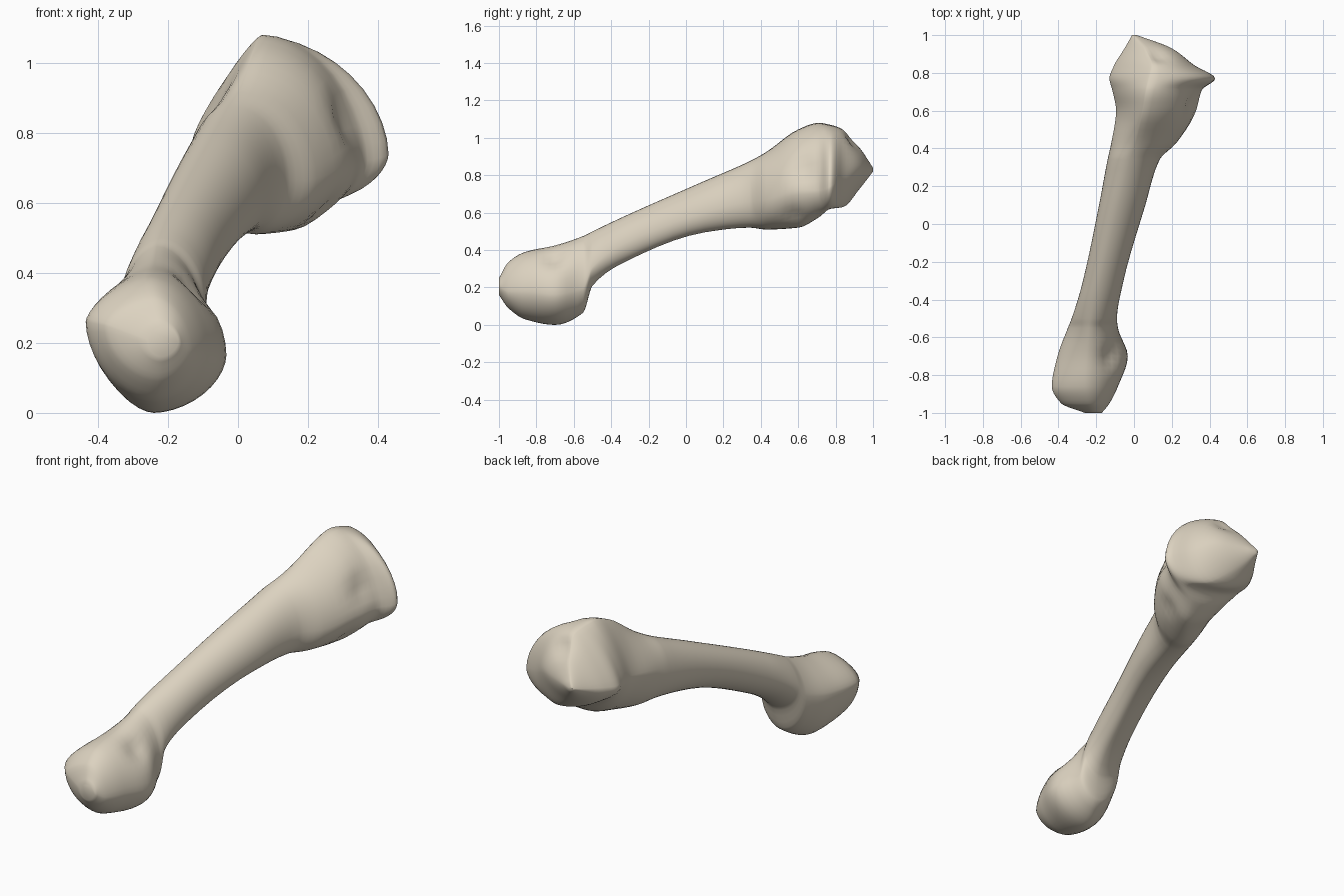
import bpy, bmesh, math
from mathutils import Vector

if "Cube" in bpy.data.objects:
    bpy.data.objects.remove(bpy.data.objects["Cube"])

SIDES, STEPS = 40, 5

# Stations along the bone: y, left x, right x, bottom z, top z,
# x of top, x of bottom, z of left, z of right
STATIONS = [
    (-1.00, -.26, -.17, .16, .25, -.22, -.22, .205, .205),
    (-.95, -.385, -.13, .09, .335, -.24, -.23, .25, .18),
    (-.86, -.435, -.085, .03, .39, -.25, -.24, .26, .18),
    (-.70, -.405, -.033, .00, .425, -.24, -.24, .26, .165),
    (-.55, -.35, -.085, .065, .475, -.23, -.20, .29, .20),
    (-.50, -.33, -.09, .21, .50, -.22, -.18, .35, .31),
    (-.32, -.275, -.06, .34, .585, -.18, -.13, .46, .44),
    (.10, -.185, .06, .495, .77, -.08, -.02, .64, .60),
    (.34, -.14, .135, .52, .875, -.02, .03, .70, .66),
    (.43, -.12, .225, .51, .925, .01, .05, .73, .67),
    (.60, -.095, .33, .52, 1.045, .05, .14, .76, .72),
    (.71, -.115, .36, .575, 1.08, .07, .19, .78, .72),
    (.77, -.13, .43, .62, 1.07, .085, .28, .78, .74),
    (.84, -.105, .32, .63, 1.045, .10, .20, .79, .79),
    (.93, -.05, .20, .73, .945, .06, .07, .81, .84),
    (1.00, -.01, .015, .82, .84, .00, .00, .83, .83),
]


def between(k, t):
    """Smooth section between stations k and k+1, without overshoot."""
    def slope(i, c):
        def sec(j):
            a, b = STATIONS[j], STATIONS[j + 1]
            return (b[c] - a[c]) / (b[0] - a[0])
        if i == 0 or i == len(STATIONS) - 1:
            return sec(min(i, len(STATIONS) - 2))
        p, q = sec(i - 1), sec(i)
        return 2 * p * q / (p + q) if p * q > 0 else 0
    a, b = STATIONS[k], STATIONS[k + 1]
    h = b[0] - a[0]
    out = [a[0] + h * t]
    for c in range(1, 9):
        out.append(a[c] * (1 + 2 * t) * (1 - t) ** 2 + b[c] * t * t * (3 - 2 * t)
                   + h * slope(k, c) * t * (1 - t) ** 2
                   + h * slope(k + 1, c) * t * t * (t - 1))
    return out


def ring(s):
    """Section through its four extreme points; flatter on some quarters."""
    y, x0, x1, z0, z1, xt, xb, zl, zr = s
    base = min(1, max(0, (y - .35) / .2))
    head = min(1, max(0, (-.4 - y) / .2))
    pts = []
    for i in range(SIDES):
        a = 2 * math.pi * i / SIDES
        c, n = math.cos(a), math.sin(a)
        if c < 0 and n > 0:
            power = 1 + .6 * base + .3 * head
        elif n < 0:
            power = 1 + .15 * base + .12 * head
        else:
            power = 1 + .1 * base + .1 * head
        u, v = abs(c) ** power, abs(n) ** power
        xm, side = (xt if n >= 0 else xb), (x1 if c >= 0 else x0)
        zm, end = (zr if c >= 0 else zl), (z1 if n >= 0 else z0)
        pts.append(Vector((xm + (side - xm) * u, y, zm + (end - zm) * v)))
    return pts


# Bone body: loft through the stations
bm = bmesh.new()
rows = [ring(between(k, j / STEPS))
        for k in range(len(STATIONS) - 1) for j in range(STEPS)]
rows.append(ring(STATIONS[-1]))
loops = [[bm.verts.new(p) for p in r] for r in rows]
for a, b in zip(loops, loops[1:]):
    for i in range(SIDES):
        j = (i + 1) % SIDES
        bm.faces.new((a[i], a[j], b[j], b[i]))
bm.faces.new(loops[0])
bm.faces.new(loops[-1])
bmesh.ops.recalc_face_normals(bm, faces=bm.faces)
bm.normal_update()

# Surface hollows: centre, radius, depth
HOLLOWS = [
    ((-.13, -.70, .35), .09, .035),   # groove beside the rounded head
    ((.32, .62, .84), .10, .03),      # side of the base
    ((.13, .89, .99), .07, .02),      # joint face at the back
    ((.26, .58, .58), .08, .015),     # underside of the base
]
moves = []
for v in bm.verts:
    d = sum(depth * math.exp(-((v.co - Vector(c)).length / r) ** 2 * 2)
            for c, r, depth in HOLLOWS)
    moves.append((v, v.normal * -d))
for v, m in moves:
    v.co += m

mesh = bpy.data.meshes.new("foot_bone")
bm.to_mesh(mesh)
bm.free()
bone = bpy.data.objects.new("foot_bone", mesh)
bpy.context.collection.objects.link(bone)
bpy.context.view_layer.objects.active = bone
bone.select_set(True)
bpy.ops.object.shade_smooth_by_angle(angle=math.radians(65))

# Bone colour
mat = bpy.data.materials.new("bone")
mat.diffuse_color = (.72, .65, .53, 1)
mat.use_nodes = True
mat.node_tree.nodes["Principled BSDF"].inputs["Base Color"].default_value = mat.diffuse_color
mesh.materials.append(mat)
